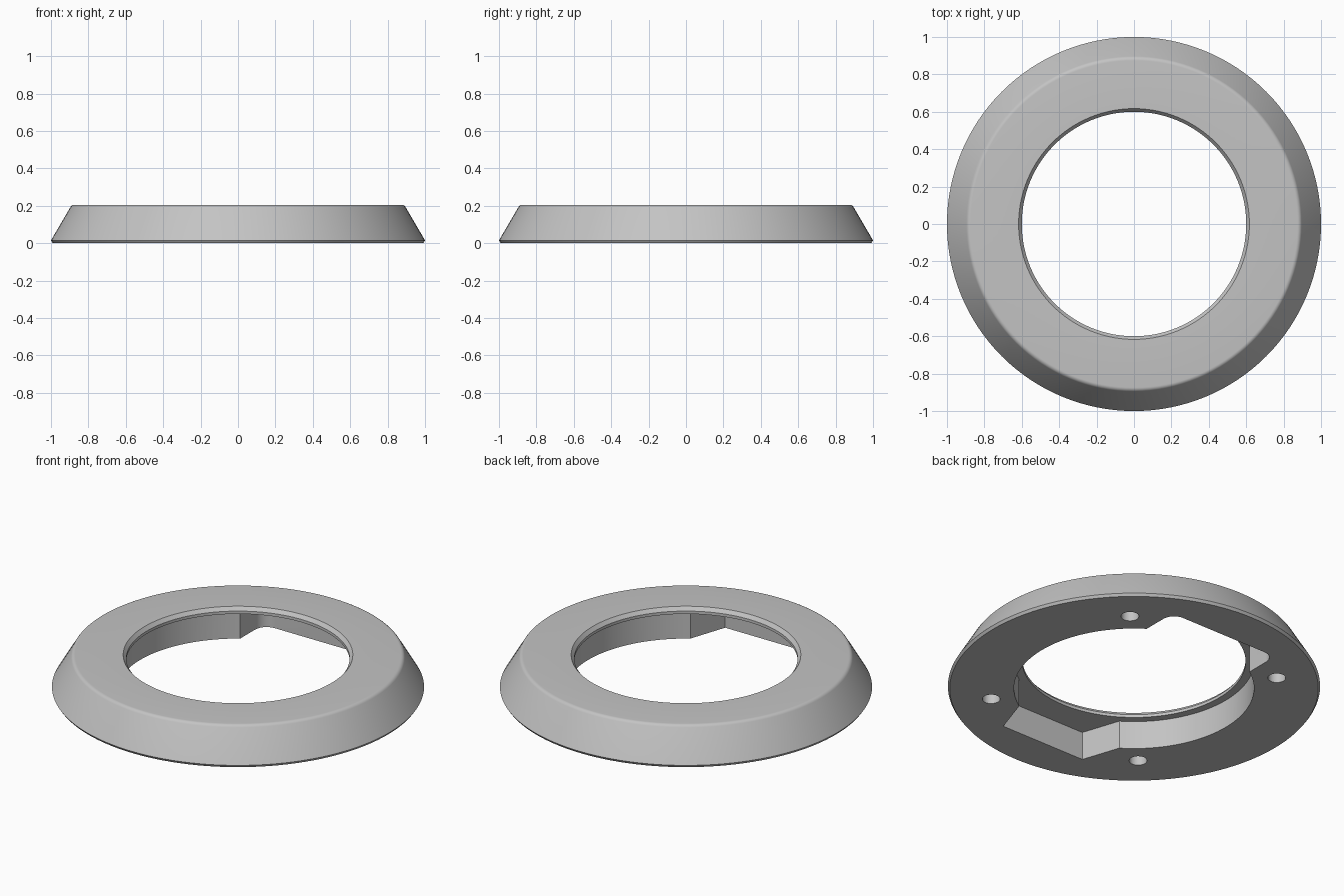
import bpy, bmesh
from math import sin, cos, pi, atan2, radians

cube = bpy.data.objects.get("Cube")
if cube:
    bpy.data.objects.remove(cube, do_unlink=True)

SEGMENTS = 128
LIP_Z = 0.167      # underside of the thin lip around the opening
BORE_R = 0.645     # wider bore below the lip


def make_object(name, bm):
    bmesh.ops.recalc_face_normals(bm, faces=bm.faces)
    mesh = bpy.data.meshes.new(name)
    bm.to_mesh(mesh)
    bm.free()
    obj = bpy.data.objects.new(name, mesh)
    bpy.context.collection.objects.link(obj)
    return obj


def lathe(name, profile):
    """Revolve a closed (radius, height) profile around z."""
    bm = bmesh.new()
    rings = [[bm.verts.new((r * cos(2 * pi * i / SEGMENTS), r * sin(2 * pi * i / SEGMENTS), z))
              for r, z in profile] for i in range(SEGMENTS)]
    n = len(profile)
    for i in range(SEGMENTS):
        a, b = rings[i], rings[(i + 1) % SEGMENTS]
        for j in range(n):
            k = (j + 1) % n
            bm.faces.new((a[j], b[j], b[k], a[k]))
    return make_object(name, bm)


def prism(name, outline, bottom, top):
    """Extrude a flat outline between two heights."""
    bm = bmesh.new()
    face = bm.faces.new([bm.verts.new((x, y, bottom)) for x, y in outline])
    moved = bmesh.ops.extrude_face_region(bm, geom=[face])["geom"]
    verts = [v for v in moved if isinstance(v, bmesh.types.BMVert)]
    bmesh.ops.translate(bm, verts=verts, vec=(0, 0, top - bottom))
    return make_object(name, bm)


def arc(cx, cy, r, start, end, steps):
    return [(cx + r * cos(start + (end - start) * i / steps),
             cy + r * sin(start + (end - start) * i / steps)) for i in range(steps + 1)]


# Ring body: sloped outside, rounded top edge, chamfered opening
profile = [(0.6, 0), (0.99, 0), (1.0, 0.015)]
profile += arc(0.874, 0.179, 0.026, radians(30), radians(90), 5)
profile += [(0.617, 0.205), (0.6, 0.184)]
ring = lathe("trim_ring", profile)

# Underside pocket: bore with a rounded back notch and an angled front notch
front_angle = atan2(-0.54, 0.35)
back_angle = atan2(0.535, 0.36)
right_half = [(0.277, -0.762)]
right_half += arc(0, 0, BORE_R, front_angle, back_angle, 40)
right_half += arc(0.285, 0.675, 0.075, 0, pi / 2, 8)
outline = right_half + [(-x, y) for x, y in reversed(right_half)]
cutters = [prism("pocket_cutter", outline, -0.1, LIP_Z)]

# Four blind screw holes
for sx in (-1, 1):
    for sy in (-1, 1):
        circle = arc(sx * 0.515, sy * 0.58, 0.048, 0, 2 * pi, 32)[:-1]
        cutters.append(prism("screw_hole_cutter", circle, -0.1, 0.14))

for cutter in cutters:
    cutter.hide_render = True
    mod = ring.modifiers.new(cutter.name, "BOOLEAN")
    mod.operation = "DIFFERENCE"
    mod.solver = "EXACT"
    mod.object = cutter

# Bake the cuts and drop the cutters
bpy.context.view_layer.update()
graph = bpy.context.evaluated_depsgraph_get()
baked = bpy.data.meshes.new_from_object(ring.evaluated_get(graph))
ring.modifiers.clear()
ring.data = baked
for cutter in cutters:
    bpy.data.objects.remove(cutter, do_unlink=True)

# Single grey finish
grey = bpy.data.materials.new("light_grey")
grey.use_nodes = True
colour = (0.55, 0.55, 0.55, 1)
grey.diffuse_color = colour
grey.node_tree.nodes["Principled BSDF"].inputs["Base Color"].default_value = colour
ring.data.materials.clear()
ring.data.materials.append(grey)

# Smooth walls with crisp edges
bpy.ops.object.select_all(action="DESELECT")
ring.select_set(True)
bpy.context.view_layer.objects.active = ring
bpy.ops.object.shade_smooth_by_angle(angle=radians(30))
